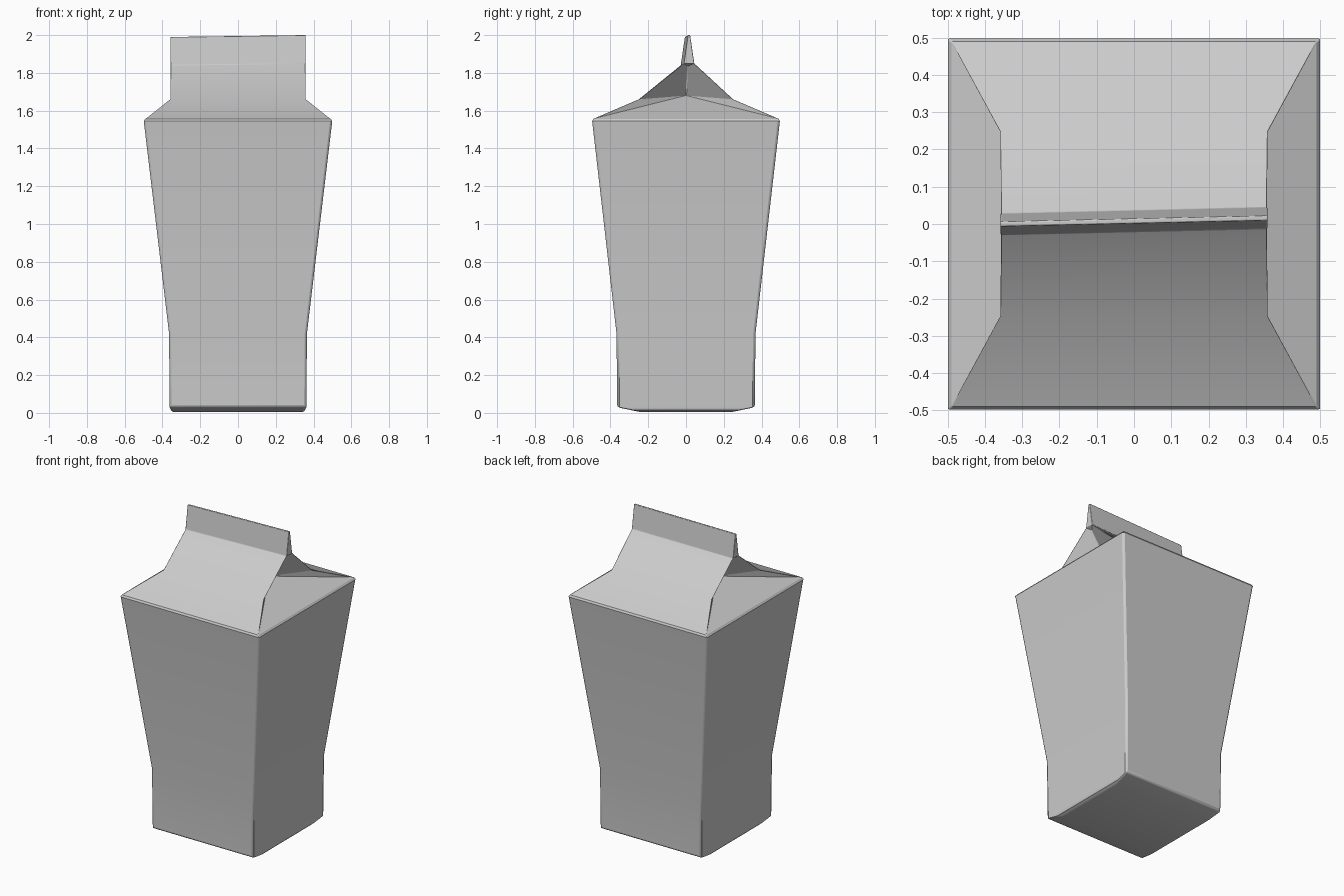
import bpy, bmesh, math

cube = bpy.data.objects.get("Cube")
if cube:
    bpy.data.objects.remove(cube)

# One plain card colour
card = bpy.data.materials.new("grey card")
card.use_nodes = True
GREY = (0.6, 0.6, 0.6, 1)
card.diffuse_color = GREY
card.node_tree.nodes["Principled BSDF"].inputs["Base Color"].default_value = GREY


def finish(bm, name, bevel):
    bmesh.ops.recalc_face_normals(bm, faces=bm.faces)
    mesh = bpy.data.meshes.new(name)
    bm.to_mesh(mesh)
    bm.free()
    ob = bpy.data.objects.new(name, mesh)
    bpy.context.collection.objects.link(ob)
    mesh.materials.append(card)
    bpy.ops.object.select_all(action='DESELECT')
    ob.select_set(True)
    bpy.context.view_layer.objects.active = ob
    bpy.ops.object.shade_smooth_by_angle(angle=math.radians(25))
    mod = ob.modifiers.new("soft creases", 'BEVEL')
    mod.width = bevel
    mod.segments = 2
    mod.limit_method = 'ANGLE'
    mod.angle_limit = math.radians(40)
    return ob


def ring(bm, hx, hy, z):
    return [bm.verts.new((sx * hx, sy * hy, z))
            for sx, sy in ((-1, -1), (1, -1), (1, 1), (-1, 1))]


# Carton body: straight foot, flaring walls, slightly bulged underside
bm = bmesh.new()
rings = [ring(bm, *r) for r in ((0.35, 0.24, 0.004), (0.362, 0.364, 0.03),
                                (0.365, 0.368, 0.42), (0.499, 0.497, 1.545))]
bm.faces.new(rings[0])
for low, high in zip(rings, rings[1:]):
    for i in range(4):
        j = (i + 1) % 4
        bm.faces.new((low[i], low[j], high[j], high[i]))
finish(bm, "carton_body", 0.012)

# Gable roof: two creased slopes meeting in a thin upright fin
bm = bmesh.new()
profile = ((0.49, 0.49, 1.557), (0.36, 0.25, 1.66),
           (0.358, 0.028, 1.845), (0.358, 0.006, 1.995))


def slope_row(sy, hx, hy, z):
    row = []
    for sx in (-1, 1):
        fin = z > 1.8
        skew = 0.008 + 0.008 * sx if fin else 0
        lift = 0.005 * sx if fin else 0
        row.append(bm.verts.new((sx * hx, sy * hy + skew, z + lift)))
    return row


slopes = {sy: [slope_row(sy, *p) for p in profile] for sy in (-1, 1)}
for rows in slopes.values():
    for a, b in zip(rows, rows[1:]):
        bm.faces.new((a[0], a[1], b[1], b[0]))
front, back = slopes[-1], slopes[1]
bm.faces.new(front[3] + back[3][::-1])

# Gusset ends: a sloping triangle tucked inwards under two folds
for k, sx in enumerate((-1, 1)):
    apex = bm.verts.new((sx * 0.22, 0, 1.68))
    throat = bm.verts.new((sx * 0.33, 0.008, 1.835))
    bm.faces.new((front[0][k], back[0][k], apex))
    for rows in (front, back):
        bm.faces.new((rows[0][k], rows[1][k], apex))
        bm.faces.new((rows[1][k], rows[2][k], throat, apex))
    bm.faces.new((front[2][k], front[3][k], back[3][k], back[2][k]))
    bm.faces.new((front[2][k], back[2][k], throat))

# Narrow rim that closes the roof down onto the walls
rim = ring(bm, 0.499, 0.497, 1.545)
eave = [front[0][0], front[0][1], back[0][1], back[0][0]]
for i in range(4):
    j = (i + 1) % 4
    bm.faces.new((rim[i], rim[j], eave[j], eave[i]))
finish(bm, "gable_roof", 0.003)
